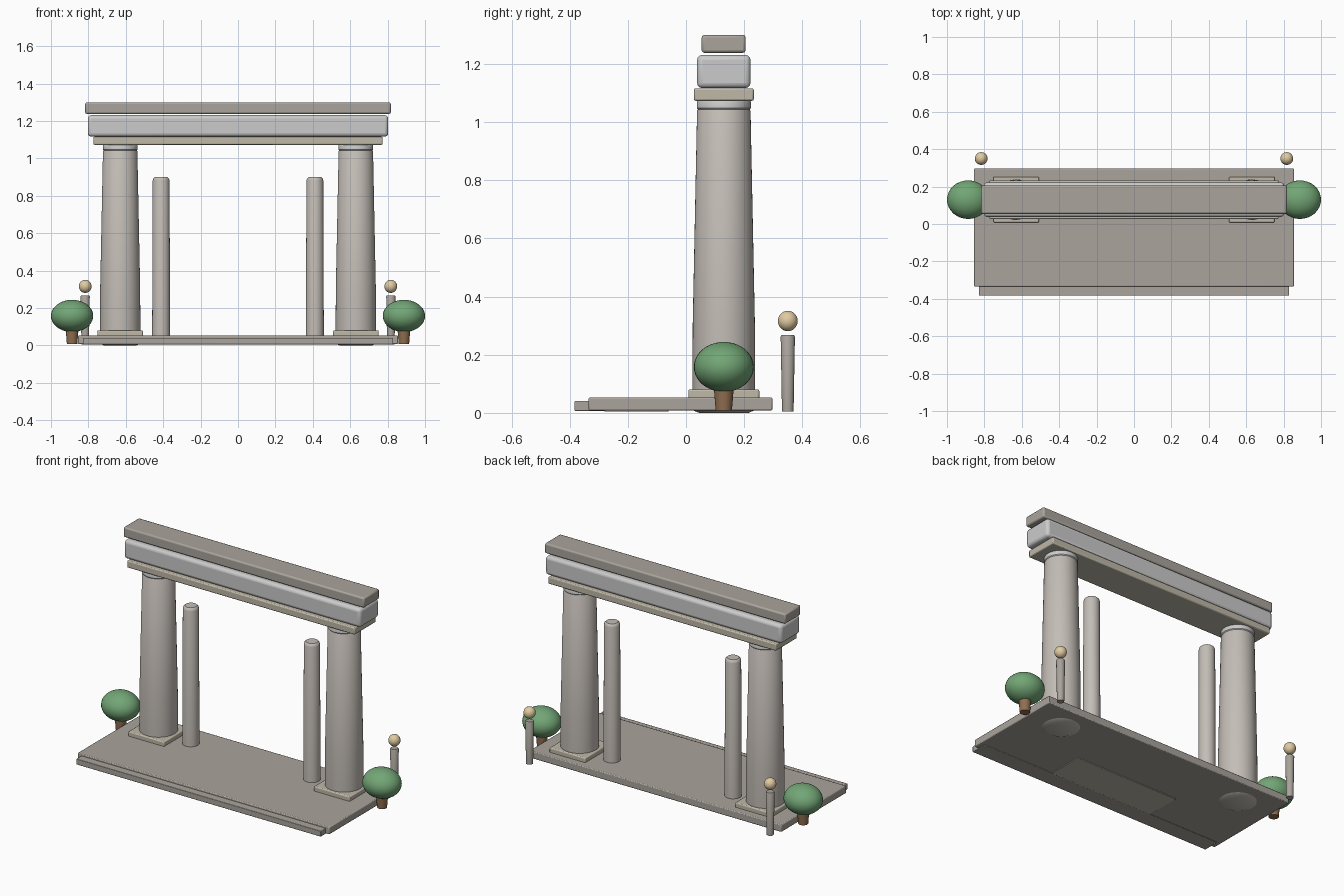
import bpy
from math import pi, sin, cos, radians

if "Cube" in bpy.data.objects:
    bpy.data.objects.remove(bpy.data.objects["Cube"])


def material(name, rgb):
    m = bpy.data.materials.new(name)
    m.diffuse_color = (*rgb, 1)
    m.use_nodes = True
    m.node_tree.nodes["Principled BSDF"].inputs["Base Color"].default_value = m.diffuse_color
    return m


STONE = material("stone", (0.40, 0.37, 0.33))
PALE = material("pale_stone", (0.62, 0.61, 0.60))
SHAFT = material("shaft_stone", (0.55, 0.51, 0.47))
TRIM = material("trim_stone", (0.52, 0.48, 0.39))
LEAF = material("leaf", (0.17, 0.38, 0.18))
WOOD = material("wood", (0.28, 0.16, 0.08))
LAMP = material("lamp", (0.75, 0.60, 0.36))


def finish(ob, name, mat):
    ob.name = name
    ob.data.materials.append(mat)
    bpy.ops.object.shade_smooth_by_angle(angle=radians(35))
    return ob


def box(name, x, y, z, mat, bevel=0.005, segments=2):
    """Bevelled block from (min, max) ranges on each axis."""
    bpy.ops.mesh.primitive_cube_add(
        size=1, location=[(a + b) / 2 for a, b in (x, y, z)])
    ob = bpy.context.object
    ob.scale = [b - a for a, b in (x, y, z)]
    bpy.ops.object.transform_apply(location=False, rotation=False, scale=True)
    mod = ob.modifiers.new("bevel", "BEVEL")
    mod.width, mod.segments = bevel, segments
    return finish(ob, name, mat)


def lathe(name, x, y, profile, mat, sides=40):
    """Closed round solid from a (radius, z) profile."""
    verts = [(r * cos(2 * pi * i / sides), r * sin(2 * pi * i / sides), z)
             for r, z in profile for i in range(sides)]
    faces = [(k * sides + i, k * sides + (i + 1) % sides,
              (k + 1) * sides + (i + 1) % sides, (k + 1) * sides + i)
             for k in range(len(profile) - 1) for i in range(sides)]
    faces.append(tuple(reversed(range(sides))))
    faces.append(tuple(range(len(verts) - sides, len(verts))))
    me = bpy.data.meshes.new(name)
    me.from_pydata(verts, [], faces)
    ob = bpy.data.objects.new(name, me)
    bpy.context.collection.objects.link(ob)
    ob.location = (x, y, 0)
    bpy.ops.object.select_all(action="DESELECT")
    bpy.context.view_layer.objects.active = ob
    ob.select_set(True)
    return finish(ob, name, mat)


def ball(name, loc, radii, mat):
    bpy.ops.mesh.primitive_uv_sphere_add(segments=32, ring_count=20, radius=1, location=loc)
    ob = bpy.context.object
    ob.scale = radii
    bpy.ops.object.transform_apply(location=False, rotation=False, scale=True)
    return finish(ob, name, mat)


# Floor slab, front step and the thin plate beneath
box("floor_slab", (-0.855, 0.855), (-0.335, 0.297), (0.008, 0.053), STONE)
box("front_step", (-0.83, 0.83), (-0.383, -0.28), (0.006, 0.041), STONE, 0.003)
box("under_plate", (-0.35, 0.35), (-0.28, -0.06), (0.004, 0.02), TRIM, 0.002)

# Stacked beams
box("lower_beam", (-0.773, 0.773), (0.027, 0.233), (1.073, 1.116), TRIM, 0.006)
box("frieze_beam", (-0.803, 0.803), (0.038, 0.222), (1.117, 1.231), PALE, 0.018, 3)
box("top_beam", (-0.817, 0.817), (0.054, 0.205), (1.238, 1.300), STONE, 0.009)

Y = 0.13
for side, s in (("left", -1), ("right", 1)):
    # Main tapered column on a square plinth
    cx = s * 0.63
    box(side + "_plinth", (cx - 0.122, cx + 0.122), (Y - 0.122, Y + 0.122),
        (0.045, 0.081), TRIM, 0.006)
    lathe(side + "_column", cx, Y,
          [(0.085, 0), (0.104, 0.008), (0.108, 0.08), (0.107, 0.3), (0.092, 1.038),
           (0.088, 1.045)], SHAFT, 48)
    lathe(side + "_column_neck", cx, Y,
          [(0.088, 1.042), (0.093, 1.048), (0.093, 1.07), (0.09, 1.075)], PALE, 48)
    # Slim inner post with rounded top
    lathe(side + "_inner_post", s * 0.411, Y,
          [(0.048, 0.04), (0.045, 0.882), (0.042, 0.893), (0.034, 0.9)], SHAFT)
    # Round bush
    bx = s * 0.887
    lathe(side + "_bush_trunk", bx, Y, [(0.028, 0.008), (0.036, 0.11)], WOOD, 24)
    ball(side + "_bush", (bx, Y, 0.158), (0.113, 0.103, 0.086), LEAF)
    # Lamp post with a ball
    lx = s * 0.817
    lathe(side + "_lamp_post", lx, 0.35,
          [(0.02, 0.005), (0.0245, 0.262), (0.021, 0.268)], STONE, 24)
    ball(side + "_lamp_ball", (lx, 0.35, 0.316), (0.034, 0.034, 0.035), LAMP)
